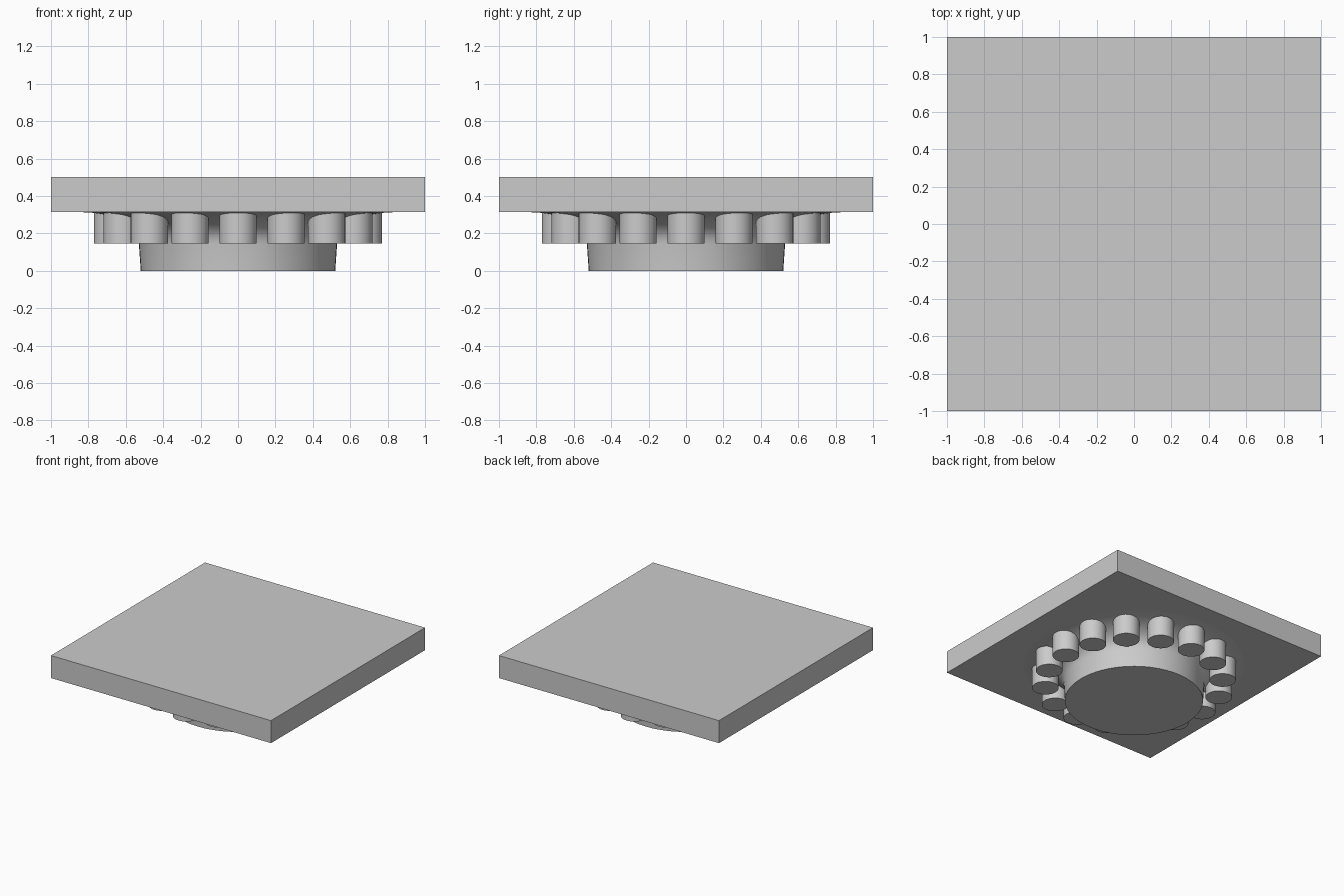
import bpy
import bmesh
from math import cos, sin, pi

cube = bpy.data.objects.get("Cube")
if cube:
    bpy.data.objects.remove(cube)

grey = bpy.data.materials.new("plain grey")
grey.use_nodes = True
colour = (0.6, 0.6, 0.6, 1)
grey.diffuse_color = colour
grey.node_tree.nodes["Principled BSDF"].inputs["Base Color"].default_value = colour

SLAB_Z, TOP_Z = 0.315, 0.5


def smooth(obj):
    bpy.ops.object.select_all(action="DESELECT")
    obj.select_set(True)
    bpy.context.view_layer.objects.active = obj
    bpy.ops.object.shade_smooth_by_angle(angle=0.6)


def finish(obj, name):
    obj.name = name
    obj.data.materials.append(grey)
    return obj


# Square slab
bpy.ops.mesh.primitive_cube_add(size=1, location=(0, 0, (SLAB_Z + TOP_Z) / 2))
slab = finish(bpy.context.object, "square_slab")
slab.scale = (2, 2, TOP_Z - SLAB_Z)

# Round drum, flaring in a hollow curve to meet the slab
profile = [(0.52, 0), (0.53, 0.145)]
for i in range(1, 9):
    a = i / 8 * pi / 2
    profile.append((0.83 - 0.3 * cos(a), 0.145 + (SLAB_Z - 0.147) * sin(a)))
bm = bmesh.new()
SIDES = 64
rings = [[bm.verts.new((r * cos(2 * pi * k / SIDES), r * sin(2 * pi * k / SIDES), z))
          for k in range(SIDES)] for r, z in profile]
for low, high in zip(rings, rings[1:]):
    for k in range(SIDES):
        n = (k + 1) % SIDES
        bm.faces.new((low[k], low[n], high[n], high[k]))
bm.faces.new(rings[0][::-1])
bm.faces.new(rings[-1])
mesh = bpy.data.meshes.new("drum")
bm.to_mesh(mesh)
bm.free()
drum = bpy.data.objects.new("drum", mesh)
bpy.context.collection.objects.link(drum)
smooth(finish(drum, "flared_drum"))

# Ring of round pegs
PEGS, PEG_Z = 16, 0.145
for k in range(PEGS):
    a = 2 * pi * k / PEGS
    bpy.ops.mesh.primitive_cylinder_add(
        vertices=32, radius=0.1, depth=SLAB_Z - PEG_Z,
        location=(0.67 * cos(a), 0.67 * sin(a), (SLAB_Z + PEG_Z) / 2))
    smooth(finish(bpy.context.object, f"peg_{k + 1}"))
